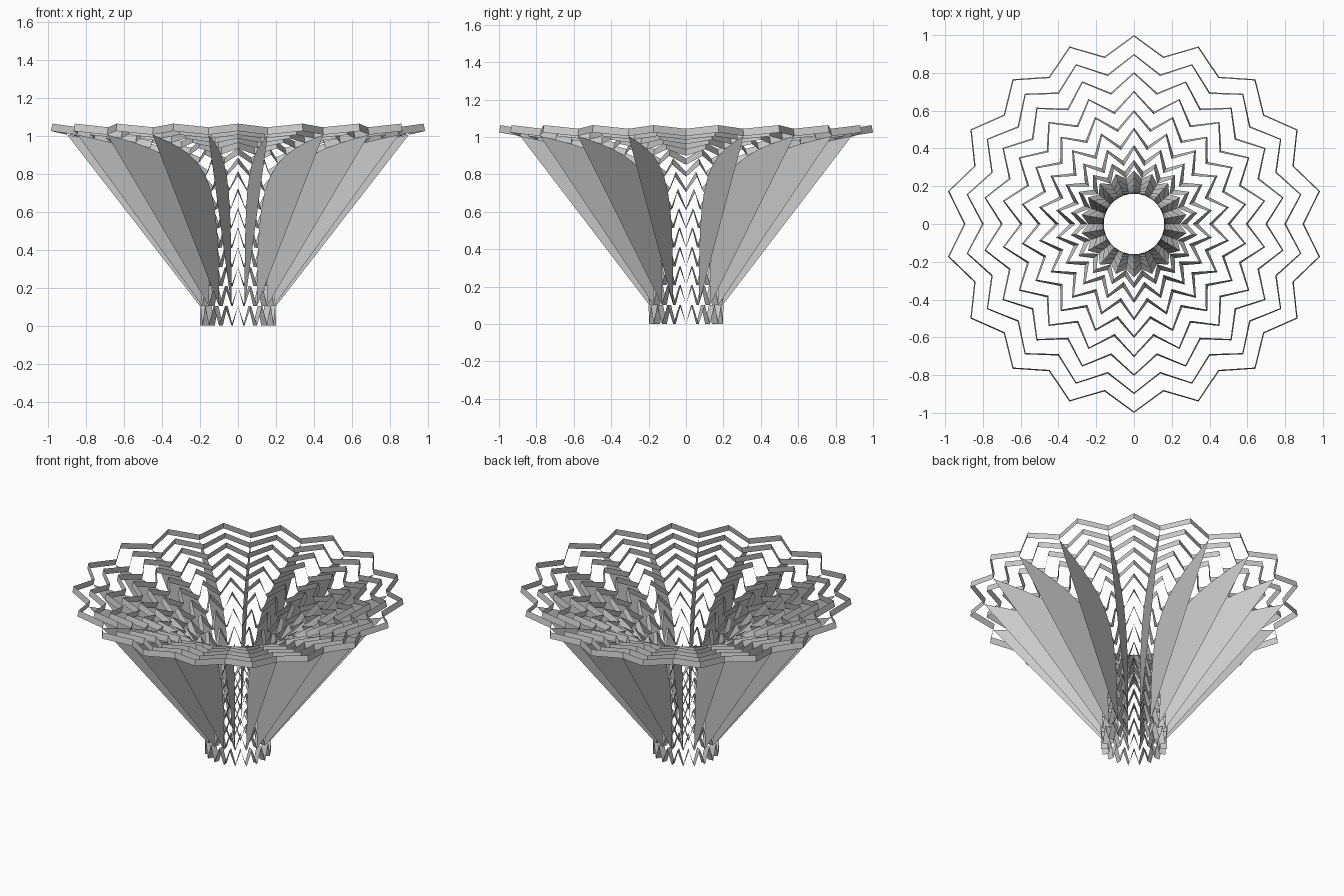
import bpy
import bmesh
import math
from mathutils import Vector
from mathutils.geometry import interpolate_bezier

if "Cube" in bpy.data.objects:
    bpy.data.objects.remove(bpy.data.objects["Cube"], do_unlink=True)

TIPS = 18      # folds around each ring
RINGS = 15     # rings along the flare
WIDTH = 0.04   # ribbon width

gray = bpy.data.materials.new("plain gray")
gray.use_nodes = True
gray.diffuse_color = (0.6, 0.6, 0.6, 1)
gray.node_tree.nodes["Principled BSDF"].inputs["Base Color"].default_value = (0.6, 0.6, 0.6, 1)


def flare_stations():
    """Evenly spaced (position, tangent) pairs on the flare, plus one beyond its end."""
    pts = interpolate_bezier(Vector((0.2, 0, 0)), Vector((0.2, 0, 0.75)),
                             Vector((0.23, 0, 0.875)), Vector((0.9, 0, 1.005)), 400)
    segments = list(zip(pts, pts[1:]))
    step = sum((b - a).length for a, b in segments) / (RINGS - 1)
    stations, travelled = [], 0
    for a, b in segments:
        if travelled >= step * len(stations):
            stations.append((a, (b - a).normalized()))
        travelled += (b - a).length
    tangent = (pts[-1] - pts[-2]).normalized()
    if len(stations) < RINGS:
        stations.append((pts[-1], tangent))
    stations.append((pts[-1] + tangent * step, tangent))
    return stations


def around(p, angle):
    return Vector((p.x * math.cos(angle), p.x * math.sin(angle), p.z))


def finish(bm, name):
    mesh = bpy.data.meshes.new(name)
    bm.to_mesh(mesh)
    bm.free()
    mesh.materials.append(gray)
    obj = bpy.data.objects.new(name, mesh)
    bpy.context.collection.objects.link(obj)


stations = flare_stations()
half = math.pi / TIPS

# Zigzag ribbons: valleys on one station, tips on the next
for i in range(RINGS):
    bm = bmesh.new()
    edges = []
    for k in range(TIPS * 2):
        p, t = stations[i + k % 2]
        inward = Vector((-t.z, 0, t.x)) * WIDTH
        edges.append([bm.verts.new(around(q, k * half)) for q in (p, p + inward)])
    for a, b in zip(edges, edges[1:] + edges[:1]):
        bm.faces.new((a[0], b[0], b[1], a[1]))
    finish(bm, f"zigzag_ring_{i + 1}")

# Flat radial fins between the flare and its straight chord
bm = bmesh.new()
for k in range(TIPS):
    bm.faces.new([bm.verts.new(around(p, 2 * k * half)) for p, t in stations[1:RINGS]])
finish(bm, "radial_fins")
